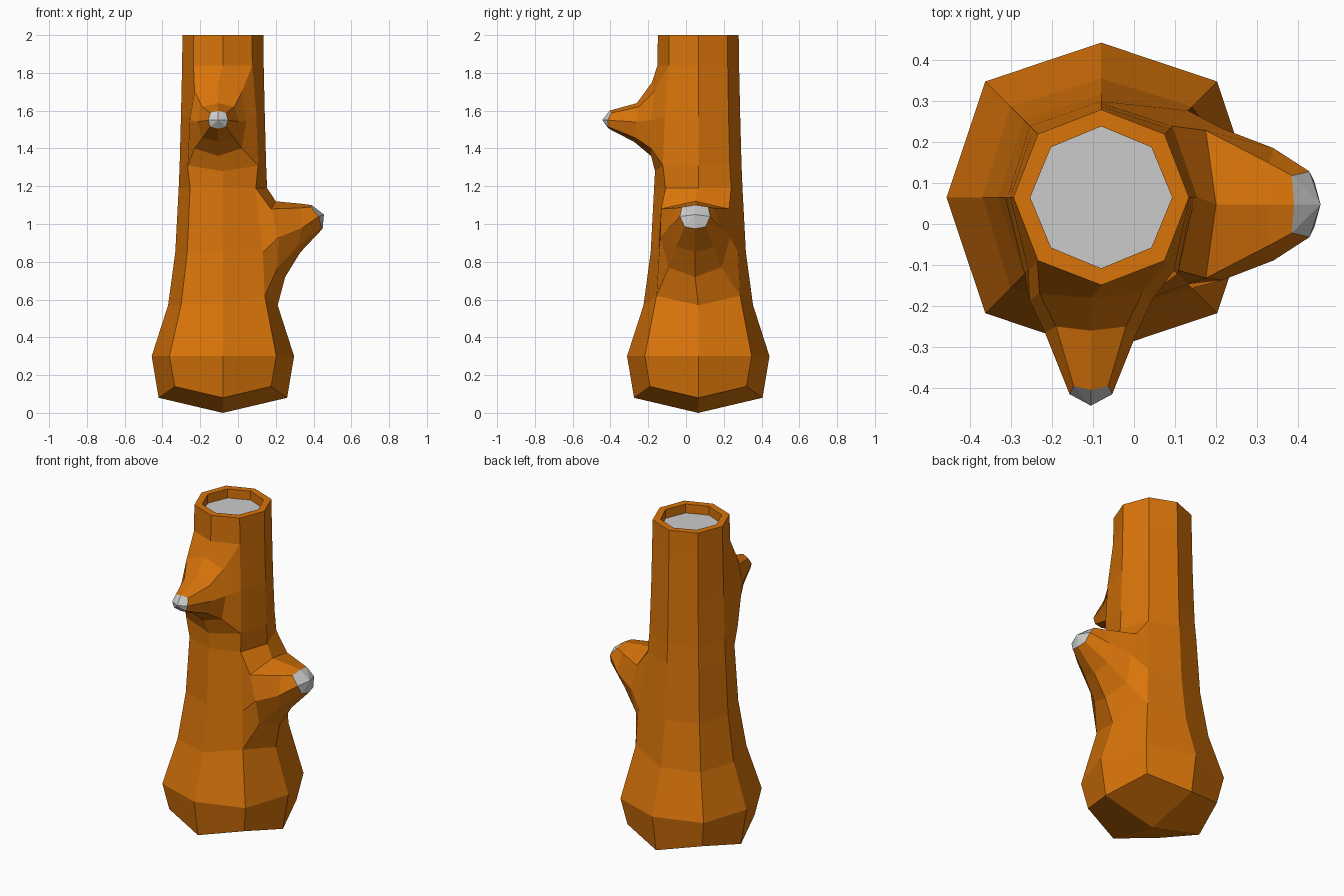
import bpy, bmesh, math

if "Cube" in bpy.data.objects:
    bpy.data.objects.remove(bpy.data.objects["Cube"])

CX, CY = -0.08, 0.065          # trunk axis
bm = bmesh.new()


def quad_strip(a, b):
    for i in range(len(a)):
        j = (i + 1) % len(a)
        bm.faces.new((a[i], a[j], b[j], b[i]))


def octagon(z, r, corner=1.0):
    """Ring of eight; corner scales the diagonal points."""
    ring = []
    for i in range(8):
        a, s = i * math.pi / 4, r * (corner if i % 2 else 1)
        ring.append(bm.verts.new((CX + s * math.cos(a), CY + s * math.sin(a), z)))
    return ring


def swell(r, i, factor):
    co = rings[r][i].co
    co.x, co.y = CX + (co.x - CX) * factor, CY + (co.y - CY) * factor


# Trunk rings (height, radius, corner scale), bottom to top
profile = [(0.08, 0.34, 1.06), (0.3, 0.377, 1.06), (0.57, 0.29, 1.08), (0.85, 0.252, 1.06),
           (1.19, 0.234, 1.05), (1.31, 0.229, 1.03), (1.57, 0.222, 1.02),
           (1.84, 0.216, 1.02), (2.0, 0.214, 1.02)]
rings = [octagon(*p) for p in profile]

# Tapered foot: raised diagonal corners and a low centre point
for i in (1, 3, 5, 7):
    rings[0][i].co.z = 0.14
foot = bm.verts.new((CX, CY, 0))
for i in (0, 2, 4, 6):
    bm.faces.new((foot, rings[0][i], rings[0][i + 1], rings[0][(i + 2) % 8]))

# Bulges where the branches leave the trunk
for i in (1, 7):
    rings[2][i].co.z = 0.62
    swell(3, i, 1.12)
for i in (5, 7):
    swell(5, i, 1.12)
    swell(6, i, 1.11)
rings[5][6].co.z = 1.28

# Trunk walls, leaving a two-by-two opening for each branch: (lower row, centre column)
openings = [(2, 0), (5, 6)]
skip = {(r + dr, (c + dc) % 8) for r, c in openings for dr in (0, 1) for dc in (-1, 0)}
for r in range(len(rings) - 1):
    for i in range(8):
        if (r, i) not in skip:
            j = (i + 1) % 8
            bm.faces.new((rings[r][i], rings[r][j], rings[r + 1][j], rings[r + 1][i]))

# Hollow rim and grey cut surface on top
inner, floor = octagon(2.0, 0.173), octagon(1.945, 0.173)
quad_strip(rings[-1], inner)
quad_strip(inner, floor)
bm.faces.new(floor).material_index = 1


def branch(opening, place, sections, tip):
    """Each section: top, upper, side, lower, bottom as (outward, sideways, height)."""
    r, c = opening
    n, p = (c + 1) % 8, (c - 1) % 8
    prev = [rings[r + 2][c], rings[r + 2][n], rings[r + 1][n], rings[r][n],
            rings[r][c], rings[r][p], rings[r + 1][p], rings[r + 2][p]]
    for half in sections:
        pts = half + [(o, -s, z) for o, s, z in half[3:0:-1]]
        ring = [bm.verts.new(place(*q)) for q in pts]
        quad_strip(prev, ring)
        prev = ring
    end = bm.verts.new(place(*tip))
    for i in range(8):
        bm.faces.new((prev[i], prev[(i + 1) % 8], end)).material_index = 1


# Right branch
branch(openings[0], lambda o, s, z: (o, 0.048 + s, z), [
    [(0.20, 0, 1.12), (0.175, 0.18, 1.08), (0.215, 0.185, 0.93), (0.21, 0.14, 0.77), (0.25, 0, 0.72)],
    [(0.33, 0, 1.108), (0.33, 0.10, 1.085), (0.34, 0.137, 0.98), (0.315, 0.10, 0.88), (0.33, 0, 0.85)],
    [(0.39, 0, 1.10), (0.385, 0.07, 1.09), (0.428, 0.08, 1.04), (0.44, 0.055, 0.985), (0.448, 0, 0.975)],
], (0.455, 0, 1.05))

# Front branch
branch(openings[1], lambda o, s, z: (-0.105 + s, -o, z), [
    [(0.18, 0, 1.75), (0.17, 0.125, 1.70), (0.185, 0.15, 1.55), (0.185, 0.125, 1.40), (0.185, 0, 1.36)],
    [(0.26, 0, 1.64), (0.25, 0.085, 1.62), (0.265, 0.112, 1.54), (0.265, 0.085, 1.455), (0.275, 0, 1.435)],
    [(0.405, 0, 1.60), (0.395, 0.042, 1.588), (0.415, 0.052, 1.55), (0.412, 0.042, 1.515), (0.41, 0, 1.505)],
], (0.443, 0, 1.55))

bmesh.ops.recalc_face_normals(bm, faces=bm.faces)
mesh = bpy.data.meshes.new("tree_trunk")
bm.to_mesh(mesh)
bm.free()

# Bark and cut wood colours
for name, colour in (("bark", (0.69, 0.175, 0.003, 1)), ("cut_wood", (0.8, 0.8, 0.8, 1))):
    mat = bpy.data.materials.new(name)
    mat.diffuse_color = colour
    mat.use_nodes = True
    mat.node_tree.nodes["Principled BSDF"].inputs["Base Color"].default_value = mat.diffuse_color
    mesh.materials.append(mat)
bpy.context.collection.objects.link(bpy.data.objects.new("tree_trunk", mesh))
